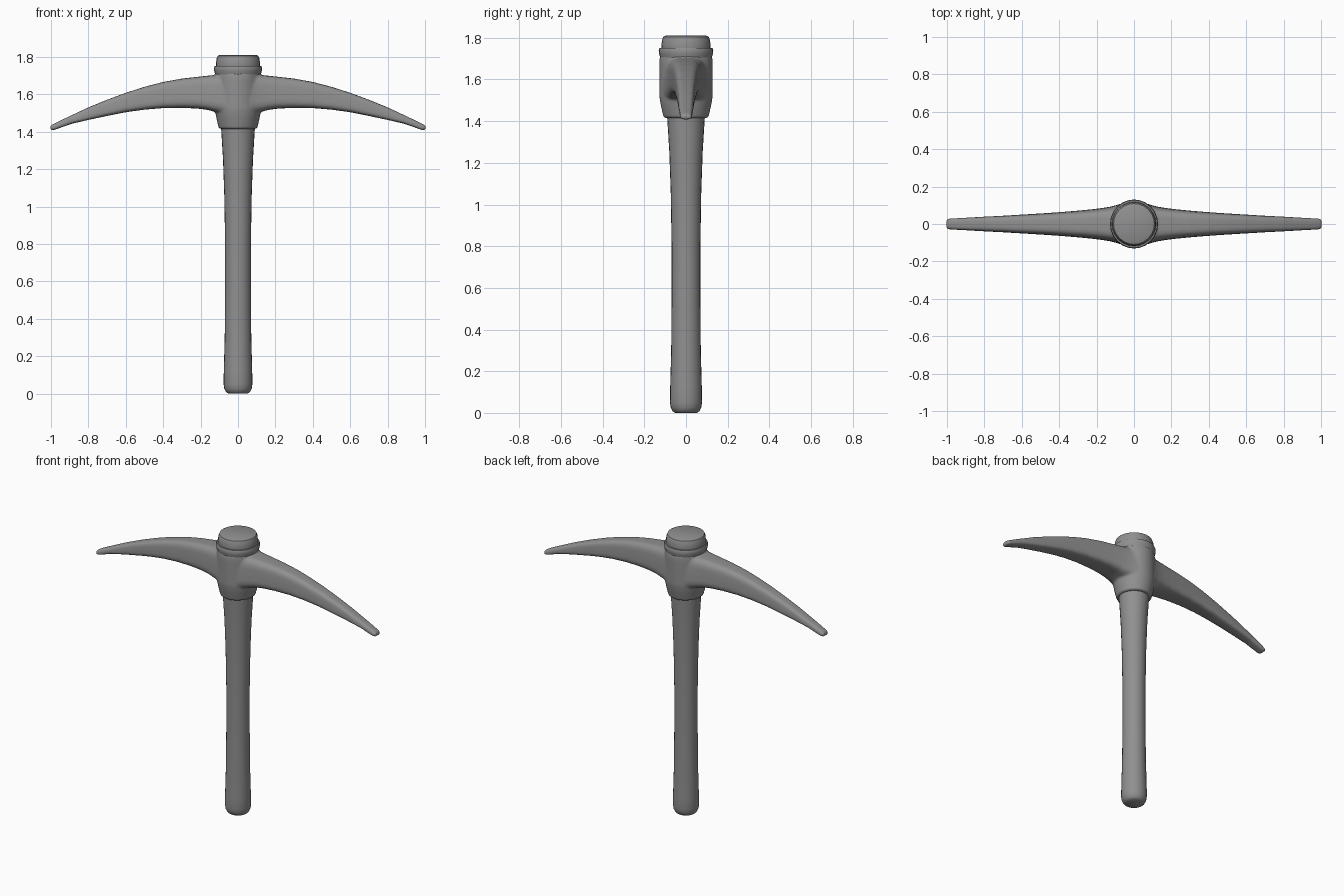
import bpy, bmesh, math

if "Cube" in bpy.data.objects:
    bpy.data.objects.remove(bpy.data.objects["Cube"])

# Dark grey shared by every part
grey = bpy.data.materials.new("dark_grey")
grey.diffuse_color = (0.28, 0.28, 0.28, 1)
grey.use_nodes = True
grey.node_tree.nodes["Principled BSDF"].inputs["Base Color"].default_value = grey.diffuse_color


def finish(name, bm, angle=40):
    bmesh.ops.recalc_face_normals(bm, faces=bm.faces)
    mesh = bpy.data.meshes.new(name)
    bm.to_mesh(mesh)
    bm.free()
    mesh.materials.append(grey)
    obj = bpy.data.objects.new(name, mesh)
    bpy.context.collection.objects.link(obj)
    bpy.ops.object.select_all(action='DESELECT')
    obj.select_set(True)
    bpy.context.view_layer.objects.active = obj
    bpy.ops.object.shade_smooth_by_angle(angle=math.radians(angle))
    return obj


def skin(bm, rings, caps=True):
    loops = [[bm.verts.new(p) for p in ring] for ring in rings]
    n = len(loops[0])
    for a, b in zip(loops, loops[1:]):
        for i in range(n):
            j = (i + 1) % n
            bm.faces.new((a[i], a[j], b[j], b[i]))
    if caps:
        bm.faces.new(loops[0])
        bm.faces.new(loops[-1])


def lathe(bm, profile, n=24, x_scale=1.0, caps=True):
    angles = [2 * math.pi * i / n for i in range(n)]
    skin(bm, [[(r * x_scale * math.cos(a), r * math.sin(a), z) for a in angles]
              for r, z in profile], caps)
    return bm


# Handle: rounded butt, slim waist, flared top that pokes through the head
finish("handle", lathe(bmesh.new(), [
    (0.052, 0.0), (0.064, 0.008), (0.073, 0.025), (0.077, 0.05), (0.076, 0.12),
    (0.071, 0.3), (0.069, 0.55), (0.069, 0.8), (0.073, 1.05), (0.080, 1.25),
    (0.091, 1.43), (0.105, 1.70), (0.118, 1.74), (0.118, 1.765), (0.115, 1.79),
    (0.109, 1.805), (0.098, 1.81)]))

# Ring around the top of the head socket
finish("top_ring", lathe(bmesh.new(), [
    (0.112, 1.700), (0.124, 1.705), (0.130, 1.725), (0.131, 1.742),
    (0.127, 1.752), (0.116, 1.752)], x_scale=0.98, caps=False))

# Curved pick arms: x, half width, bottom z, top z
stations = [
    (0.03, 0.118, 1.49, 1.715), (0.07, 0.110, 1.49, 1.71), (0.10, 0.100, 1.50, 1.706),
    (0.135, 0.092, 1.509, 1.702), (0.165, 0.087, 1.517, 1.699), (0.22, 0.080, 1.524, 1.693),
    (0.30, 0.072, 1.527, 1.684), (0.40, 0.064, 1.526, 1.666), (0.50, 0.057, 1.518, 1.640),
    (0.60, 0.051, 1.504, 1.608), (0.70, 0.045, 1.484, 1.571), (0.80, 0.040, 1.463, 1.530),
    (0.89, 0.035, 1.442, 1.488), (0.97, 0.031, 1.414, 1.450), (0.992, 0.029, 1.407, 1.439),
    (1.003, 0.024, 1.408, 1.433)]


def section(x, w, z0, z1, n=28):
    # Rounded box, slightly narrower towards the top
    pts = []
    for i in range(n):
        a = 2 * math.pi * i / n
        c, s = math.cos(a), math.sin(a)
        y = math.copysign(abs(c) ** 0.5, c)
        z = math.copysign(abs(s) ** 0.5, s)
        pts.append((x, w * y * (1 - 0.08 * (z + 1)),
                    (z0 + z1) / 2 + z * (z1 - z0) / 2))
    return pts


# Head: socket barrel and both arms fused into one smooth casting
bm = lathe(bmesh.new(), [
    (0.100, 1.415), (0.108, 1.417), (0.110, 1.430), (0.114, 1.445), (0.123, 1.485),
    (0.128, 1.52), (0.128, 1.68), (0.125, 1.715)], n=48, x_scale=0.96)
for side in (1, -1):
    skin(bm, [section(side * x, 1.05 * w, a, b) for x, w, a, b in stations])
head = finish("pick_head", bm)
fuse = head.modifiers.new("fuse", 'REMESH')
fuse.mode = 'VOXEL'
fuse.voxel_size = 0.007
fuse.use_smooth_shade = True
soften = head.modifiers.new("soften", 'SMOOTH')
soften.factor = 0.5
soften.iterations = 6
